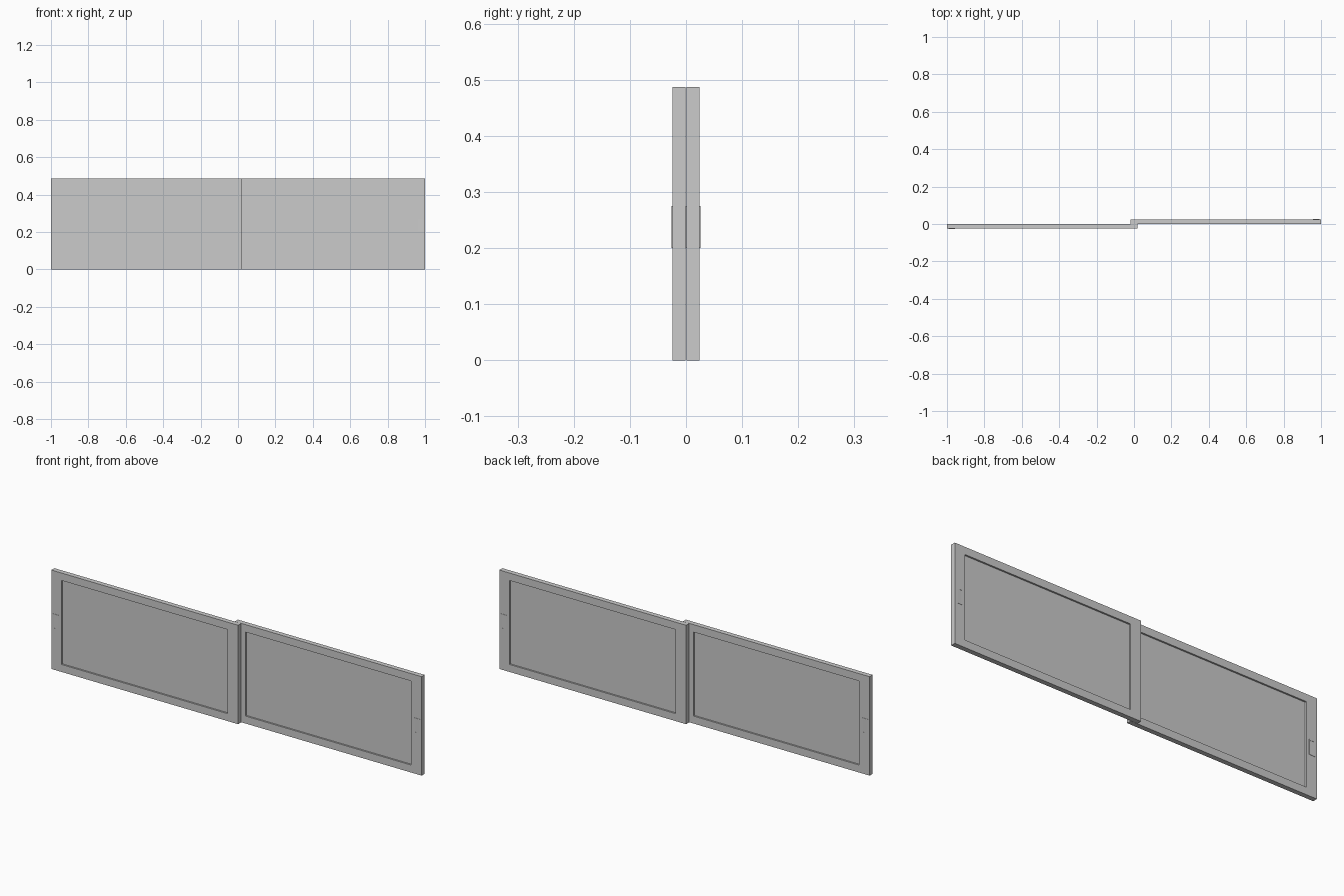
import bpy
import bmesh
import math
from mathutils import Matrix

cube = bpy.data.objects.get("Cube")
if cube:
    bpy.data.objects.remove(cube, do_unlink=True)

GREY = (0.6, 0.6, 0.6, 1)
grey = bpy.data.materials.new("plain grey")
grey.use_nodes = True
grey.diffuse_color = GREY
grey.node_tree.nodes["Principled BSDF"].inputs["Base Color"].default_value = GREY

HEIGHT, THICK, GAP = 0.487, 0.0238, 0.0005
OVERLAP = 0.0175
WIDTH = 1 + OVERLAP
STILE, RAIL, RECESS = 0.057, 0.037, 0.008


def box(size, centre):
    bm = bmesh.new()
    bmesh.ops.create_cube(bm, size=1)
    bmesh.ops.transform(bm, matrix=Matrix.Translation(centre) @ Matrix.Diagonal((*size, 1)), verts=bm.verts)
    return bm


def carve(bm, side, margin_x, margin_z, depth_left, depth_right):
    """Sink a bordered pocket into the face pointing along y * side."""
    bm.normal_update()
    face = max(bm.faces, key=lambda f: f.normal.y * side)
    mid = face.calc_center_median()
    bmesh.ops.inset_individual(bm, faces=[face], thickness=0.001)
    for v in face.verts:
        border = 0.001
        v.co.x -= math.copysign(margin_x - border, v.co.x - mid.x)
        v.co.z -= math.copysign(margin_z - border, v.co.z - mid.z)
    bmesh.ops.inset_individual(bm, faces=[face], thickness=0)
    for v in face.verts:
        v.co.y -= side * (depth_left if v.co.x < mid.x else depth_right)


def finish(bm, name, turned):
    if turned:
        bmesh.ops.rotate(bm, verts=bm.verts, cent=(0, 0, 0), matrix=Matrix.Rotation(math.pi, 3, 'Z'))
    mesh = bpy.data.meshes.new(name)
    bm.to_mesh(mesh)
    bm.free()
    mesh.materials.append(grey)
    obj = bpy.data.objects.new(name, mesh)
    bpy.context.collection.objects.link(obj)


# The rear door is the front door turned half way round
for name, turned in (("front_door", False), ("rear_door", True)):
    mid_y = -GAP - THICK / 2
    door = box((WIDTH, THICK, HEIGHT), (-1 + WIDTH / 2, mid_y, HEIGHT / 2))
    for side in (-1, 1):
        carve(door, side, STILE, RAIL, RECESS, RECESS)
    finish(door, name + "_panel", turned)

    # Finger pulls: thin raised plates with a scoop, deeper towards the door
    for side, label in ((-1, "outer"), (1, "inner")):
        y = mid_y + side * THICK / 2
        pull = box((0.034, 0.0024, 0.075), (-0.975, y, 0.2375))
        carve(pull, side, 0.006, 0.006, 0.0004, 0.0011)
        finish(pull, f"{name}_{label}_pull", turned)
